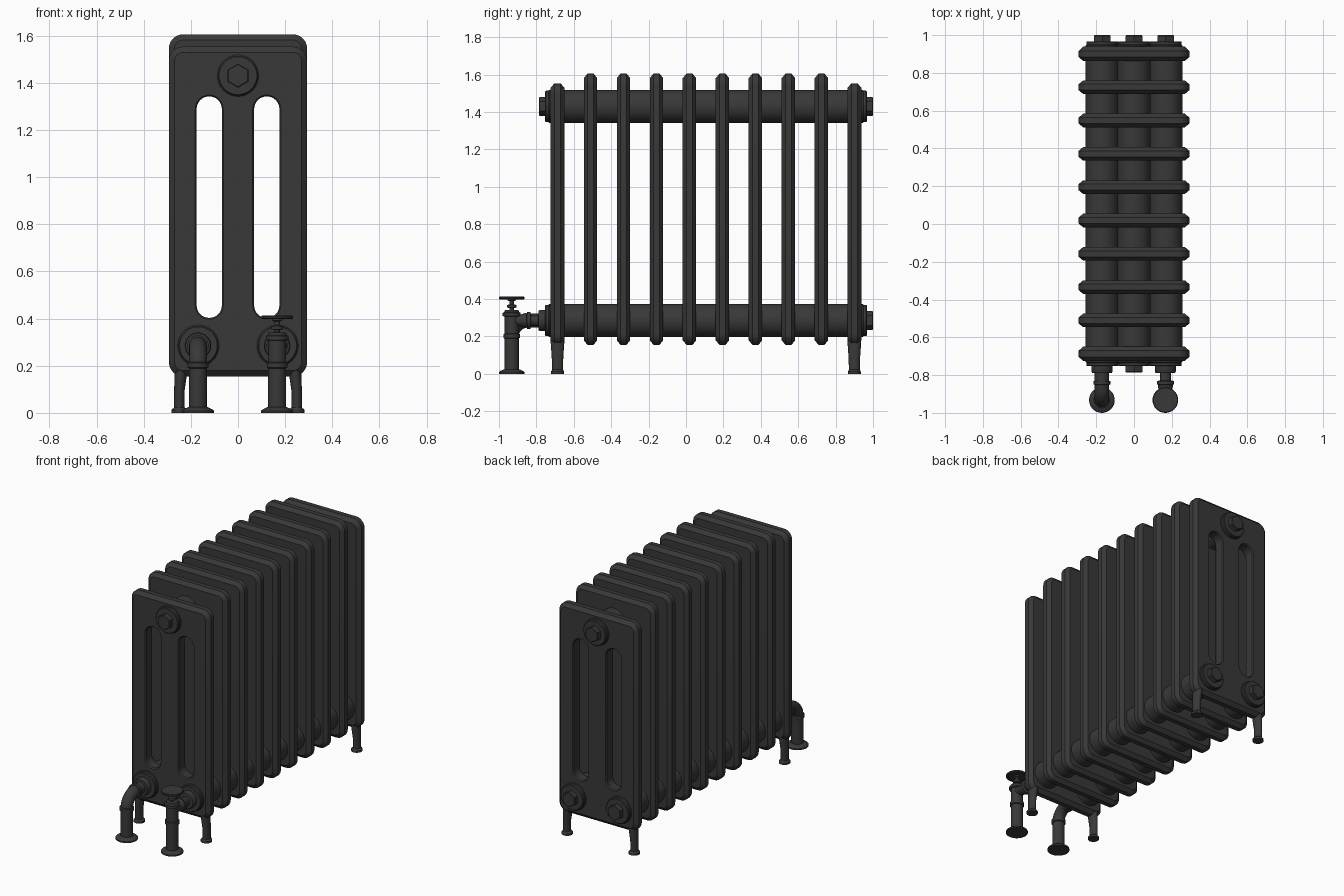
import bpy, bmesh, math
from math import sin, cos, pi

if "Cube" in bpy.data.objects:
    bpy.data.objects.remove(bpy.data.objects["Cube"])

iron = bpy.data.materials.new("dark_iron")
iron.diffuse_color = (0.04, 0.04, 0.04, 1)
iron.use_nodes = True
iron.node_tree.nodes["Principled BSDF"].inputs["Base Color"].default_value = iron.diffuse_color


def add(name, bm):
    bmesh.ops.recalc_face_normals(bm, faces=bm.faces)
    me = bpy.data.meshes.new(name)
    bm.to_mesh(me)
    bm.free()
    me.materials.append(iron)
    ob = bpy.data.objects.new(name, me)
    bpy.context.collection.objects.link(ob)
    return ob


def bridge(bm, rings):
    for a, b in zip(rings, rings[1:]):
        for i in range(len(a)):
            j = (i + 1) % len(a)
            bm.faces.new((a[i], a[j], b[j], b[i]))


def loft(name, rings):
    """Closed skin through rings of points."""
    bm = bmesh.new()
    vr = [[bm.verts.new(p) for p in r] for r in rings]
    bridge(bm, vr)
    bm.faces.new(vr[0])
    bm.faces.new(vr[-1])
    return add(name, bm)


def lathe(name, profile, x, y, z, axis="Z", n=32):
    """Profile of (radius, coordinate along the axis)."""
    rings = []
    for r, h in profile:
        ring = []
        for k in range(n):
            a = pi / 2 + 2 * pi * k / n
            c, s = r * cos(a), r * sin(a)
            ring.append((x + c, y + s, h) if axis == "Z" else (x + c, h, z + s))
        rings.append(ring)
    return loft(name, rings)


def round_rect(cx, x0, z0, z1, r, inset, n=8):
    """Rounded rectangle of half width x0, shrunk by inset, as (x, z)."""
    w, a, b, r = x0 - inset, z0 + inset, z1 - inset, r - inset
    out = []
    for q, (x, z) in enumerate([(w - r, b - r), (-w + r, b - r), (-w + r, a + r), (w - r, a + r)]):
        for k in range(n + 1):
            t = pi / 2 * (q + k / n)
            out.append((cx + x + r * cos(t), z + r * sin(t)))
    return out


def panel(name, y, top, half):
    """Radiator section: chamfered plate with two long slots."""
    bm = bmesh.new()
    caps = {-1: [], 1: []}

    def wall(shape, rim_half, inset):
        rings = []
        for h, d in ((-half, inset), (-rim_half, 0), (rim_half, 0), (half, inset)):
            rings.append([bm.verts.new((px, y + h, pz)) for px, pz in round_rect(*shape, d)])
        bridge(bm, rings)
        for side, ring in ((-1, rings[0]), (1, rings[-1])):
            caps[side] += [bm.edges.get((ring[i], ring[i - 1])) for i in range(len(ring))]

    wall((0, 0.293, 0.155, top, 0.06), 0.016, 0.024)
    for sx in (-1, 1):
        wall((sx * 0.122, 0.0535, 0.403, 1.342, 0.0530), half - 0.008, -0.006)
    for side in caps:
        bmesh.ops.triangle_fill(bm, use_beauty=True, edges=caps[side], normal=(0, side, 0))
    add(name, bm)


# Ten sections, the outer two slightly lower
for i in range(10):
    end = i in (0, 9)
    panel(f"section_{i + 1}", -0.687 + i * 0.1764, 1.553 if end else 1.605, 0.038 if end else 0.036)

# Horizontal header tubes with hex plugs
for name, x, z in (("top", 0, 1.43), ("bottom_left", -0.168, 0.285), ("bottom_right", 0.168, 0.285)):
    lathe(f"{name}_header", [(0.068, -0.753), (0.080, -0.753), (0.084, -0.749), (0.084, -0.735),
                             (0.088, -0.731), (0.088, 0.945), (0.084, 0.949), (0.084, 0.963),
                             (0.080, 0.967), (0.068, 0.967)], x, 0, z, "Y", 40)
    for side, a, b in (("front", -0.745, -0.786), ("back", 0.96, 1.0)):
        t = 0.004 if b > 0 else -0.004
        lathe(f"{name}_{side}_plug", [(0.051, a), (0.051, b - t), (0.047, b)], x, 0, z, "Y", 6)

# Feet under the end sections
for y in (-0.687, 0.90):
    for sx in (-1, 1):
        rings = []
        for z, cx, rx, ry in ((0, .248, .035, .035), (.012, .248, .035, .035), (.022, .249, .023, .029),
                              (.09, .249, .022, .031), (.16, .243, .026, .036), (.2, .24, .026, .038),
                              (.225, .236, .02, .03)):
            rings.append([(sx * cx + rx * cos(2 * pi * k / 24), y + ry * sin(2 * pi * k / 24), z)
                          for k in range(24)])
        loft("foot", rings)

# Floor flanges, riser collars and union nuts shared by both pipes
PY, PZ = -0.932, 0.285
for side, x in (("return", -0.17), ("valve", 0.166)):
    lathe(f"{side}_floor_flange", [(0.068, 0), (0.068, 0.009), (0.06, 0.016), (0.042, 0.024), (0.036, 0.024)],
          x, PY, 0)
    lathe(f"{side}_collar", [(0.036, 0.188), (0.044, 0.192), (0.044, 0.212), (0.036, 0.216)], x, PY, 0)
    lathe(f"{side}_flange", [(0.03, -0.79), (0.052, -0.788), (0.056, -0.78), (0.056, -0.75)], x, 0, PZ, "Y")
    lathe(f"{side}_union_nut", [(0.03, -0.853), (0.045, -0.85), (0.045, -0.832), (0.03, -0.828)], x, 0, PZ, "Y")

# Left return pipe with swept elbow
cu = bpy.data.curves.new("return_pipe", "CURVE")
cu.dimensions = "3D"
cu.bevel_depth = 0.038
cu.bevel_resolution = 6
cu.use_fill_caps = True
R = 0.085
pts = [(-0.17, PY, 0), (-0.17, PY, 0.1)]
pts += [(-0.17, PY + R - R * cos(pi / 2 * k / 10), PZ - R + R * sin(pi / 2 * k / 10)) for k in range(11)]
pts += [(-0.17, -0.755, PZ)]
sp = cu.splines.new("POLY")
sp.points.add(len(pts) - 1)
for p, c in zip(sp.points, pts):
    p.co = (*c, 1)
cu.materials.append(iron)
bpy.context.collection.objects.link(bpy.data.objects.new("return_pipe", cu))

# Right valve: riser and bonnet, branch, stem, hand wheel
VX = 0.166
lathe("valve_body", [(0.038, 0), (0.038, 0.306), (0.048, 0.310), (0.048, 0.326), (0.040, 0.330),
                     (0.036, 0.340), (0.014, 0.342)], VX, PY, 0)
lathe("valve_branch", [(0.032, PY), (0.032, -0.88), (0.040, -0.862), (0.040, -0.852), (0.029, -0.848),
                       (0.029, -0.76)], VX, 0, PZ, "Y")
lathe("valve_stem", [(0.012, 0.335), (0.012, 0.352), (0.025, 0.354), (0.025, 0.368), (0.012, 0.372),
                     (0.012, 0.388), (0.022, 0.392), (0.022, 0.402)], VX, PY, 0, "Z", 20)
lathe("hand_wheel", [(0.02, 0.401), (0.052, 0.401), (0.055, 0.398), (0.064, 0.398), (0.068, 0.402),
                     (0.068, 0.409), (0.064, 0.413), (0.054, 0.413), (0.02, 0.411)], VX, PY, 0)

# Smooth shading with crisp edges
meshes = [o for o in bpy.context.scene.objects if o.type == "MESH"]
for o in meshes:
    o.select_set(True)
bpy.context.view_layer.objects.active = meshes[0]
bpy.ops.object.shade_smooth_by_angle(angle=math.radians(30))
